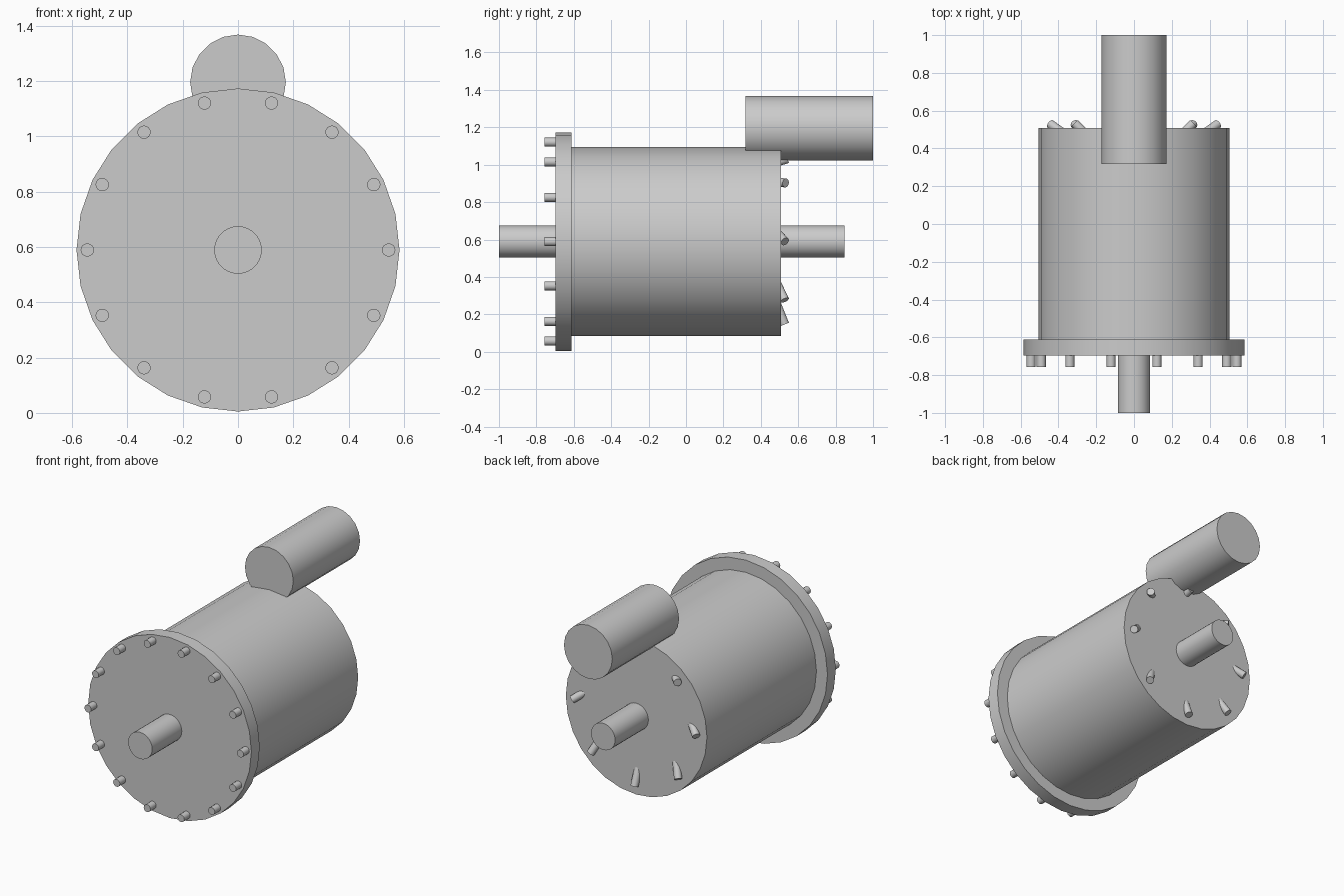
import bpy, math
from mathutils import Vector

if "Cube" in bpy.data.objects:
    bpy.data.objects.remove(bpy.data.objects["Cube"])

CZ = 0.589  # height of the main axis


def rod(name, a, b, radius, sides):
    """Smooth-sided cylinder running from point a to point b."""
    a, b = Vector(a), Vector(b)
    d = b - a
    bpy.ops.mesh.primitive_cylinder_add(vertices=sides, radius=radius, depth=d.length)
    ob = bpy.context.object
    ob.name = name
    # roll-free alignment along y keeps a vertex on the vertical axis
    rot = d.to_track_quat('Z', 'Y').to_matrix().to_4x4()
    rot.translation = (a + b) / 2
    ob.data.transform(rot)
    ob.matrix_world.identity()
    bpy.ops.object.shade_smooth_by_angle(angle=math.radians(30))
    return ob


# main housing, front flange, through shaft and top cylinder
rod("housing", (0, -0.65, CZ), (0, 0.507, CZ), 0.505, 28)
rod("front_flange", (0, -0.697, CZ), (0, -0.612, CZ), 0.584, 28)
rod("shaft", (0, -1, CZ), (0, 0.847, CZ), 0.086, 28)
rod("top_cylinder", (0, 0.318, 1.195), (0, 1, 1.195), 0.173, 20)

# bolts around the flange
for i in range(14):
    t = 2 * math.pi * i / 14
    x, z = 0.545 * math.cos(t), CZ + 0.545 * math.sin(t)
    rod(f"flange_bolt_{i + 1}", (x, -0.756, z), (x, -0.66, z), 0.024, 16)

# slanted pegs on the rear face, leaning outward and drooping
for i in range(8):
    t = 2 * math.pi * i / 8
    radial = Vector((math.cos(t), 0, math.sin(t)))
    axis = (radial * 1.4 + Vector((0, 1, -1.1))).normalized()
    tip = radial * 0.443 + Vector((0, 0.55 - 0.024 * math.sqrt(1 - axis.y ** 2), CZ))
    rod(f"rear_peg_{i + 1}", tip - axis * 0.15, tip, 0.024, 16)
